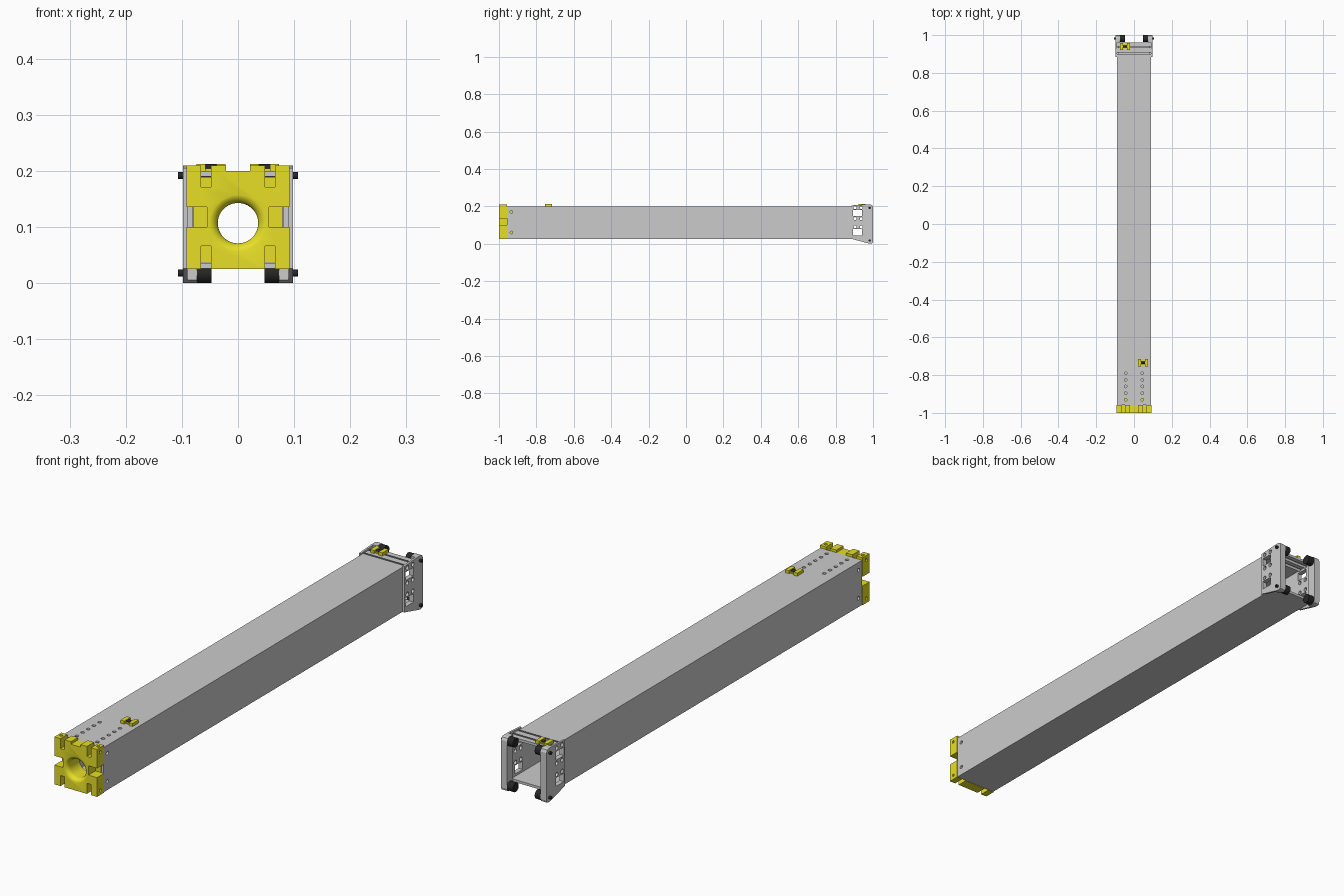
import bpy, bmesh, math
from mathutils import Matrix, Vector

if "Cube" in bpy.data.objects:
    bpy.data.objects.remove(bpy.data.objects["Cube"])


def material(name, rgb):
    m = bpy.data.materials.new(name)
    m.diffuse_color = (*rgb, 1)
    m.use_nodes = True
    m.node_tree.nodes["Principled BSDF"].inputs["Base Color"].default_value = m.diffuse_color
    return m


YELLOW = material("yellow", (0.80, 0.74, 0.02))
BLACK = material("black", (0.02, 0.02, 0.02))


def box(bm, x0, x1, y0, y1, z0, z1):
    m = Matrix.Translation(((x0 + x1) / 2, (y0 + y1) / 2, (z0 + z1) / 2))
    bmesh.ops.create_cube(bm, size=1, matrix=m @ Matrix.Diagonal((x1 - x0, y1 - y0, z1 - z0, 1)))


def cyl(bm, a, b, r, n=24):
    a, b = Vector(a), Vector(b)
    rot = (b - a).to_track_quat('Z', 'Y').to_matrix().to_4x4()
    bmesh.ops.create_cone(bm, cap_ends=True, segments=n, radius1=r, radius2=r,
                          depth=(b - a).length, matrix=Matrix.Translation((a + b) / 2) @ rot)


def prism(bm, pts, x0, x1):
    f = bm.faces.new([bm.verts.new((x0, y, z)) for y, z in pts])
    ext = bmesh.ops.extrude_face_region(bm, geom=[f])
    bmesh.ops.translate(bm, vec=(x1 - x0, 0, 0),
                        verts=[v for v in ext["geom"] if isinstance(v, bmesh.types.BMVert)])


def finish(bm, name, mat=None):
    bmesh.ops.recalc_face_normals(bm, faces=bm.faces)
    me = bpy.data.meshes.new(name)
    bm.to_mesh(me)
    bm.free()
    ob = bpy.data.objects.new(name, me)
    bpy.context.collection.objects.link(ob)
    if mat:
        me.materials.append(mat)
    return ob


def activate(ob):
    bpy.ops.object.select_all(action='DESELECT')
    ob.select_set(True)
    bpy.context.view_layer.objects.active = ob


def cut(ob, bm):
    c = finish(bm, "cutter")
    c.hide_render = True
    mod = ob.modifiers.new("cut", 'BOOLEAN')
    mod.operation, mod.solver, mod.object = 'DIFFERENCE', 'EXACT', c
    activate(ob)
    bpy.ops.object.modifier_apply(modifier=mod.name)
    bpy.data.objects.remove(c)


def smooth(ob):
    activate(ob)
    bpy.ops.object.shade_smooth_by_angle(angle=math.radians(35))


def plate_holes():
    # windows and bolt holes running through both sides at the back end
    bm = bmesh.new()
    for z0, z1 in ((0.045, 0.078), (0.147, 0.18)):
        box(bm, -0.2, 0.2, 0.893, 0.941, z0, z1)
    for y in (0.904, 0.937):
        for z in (0.193, 0.134, 0.09):
            cyl(bm, (-0.2, y, z), (0.2, y, z), 0.008, 16)
    return bm


# Hollow square tube
bm = bmesh.new()
box(bm, -0.09, 0.09, -0.957, 0.962, 0.026, 0.2)
tube = finish(bm, "square_tube")
bm = bmesh.new()
box(bm, -0.08, 0.08, -1.1, 1.1, 0.036, 0.19)
cut(tube, bm)
cut(tube, plate_holes())
bm = bmesh.new()
for x in (-0.044, 0.044):
    for i in range(5):
        y = -0.93 + i * 0.035
        cyl(bm, (x, y, 0.15), (x, y, 0.25), 0.007, 16)
for z in (0.06, 0.17):
    cyl(bm, (-0.2, -0.934, z), (0.2, -0.934, z), 0.007, 16)
cut(tube, bm)
smooth(tube)

# Front cap with slots, corner screw holes and a flared rope hole
bm = bmesh.new()
box(bm, -0.092, 0.092, -1, -0.957, 0.025, 0.21)
cap = finish(bm, "front_cap", YELLOW)
bm = bmesh.new()
box(bm, -0.021, 0.021, -1.1, -0.9, 0.2, 0.25)
for s in (-1, 1):
    a, b = sorted((s * 0.048, s * 0.066))
    box(bm, a, b, -1.1, -0.9, 0.171, 0.25)
    box(bm, a, b, -1.1, -0.9, 0.0, 0.066)
    a, b = sorted((s * 0.055, s * 0.15))
    box(bm, a, b, -1.1, -0.9, 0.1, 0.136)
    cyl(bm, (s * 0.08, -0.976, 0.203), (s * 0.08, -0.976, 0.25), 0.006, 16)
    for z in (0.043, 0.192):
        cyl(bm, (s * 0.086, -0.98, z), (s * 0.12, -0.98, z), 0.006, 16)
cut(cap, bm)


def flare():
    bm = bmesh.new()
    prof = [(0, -1.02), (0.054, -1.02)]
    for i in range(9):
        t = math.pi / 2 * i / 8
        prof.append((0.054 - 0.018 * math.sin(t), -0.982 - 0.0185 * math.cos(t)))
    prof += [(0.036, -0.9), (0, -0.9)]
    vs = [bm.verts.new((r, y, 0.107)) for r, y in prof]
    es = [bm.edges.new(e) for e in zip(vs, vs[1:])]
    bmesh.ops.spin(bm, geom=vs + es, cent=(0, 0, 0.107), axis=(0, 1, 0),
                   angle=math.tau, steps=48)
    bmesh.ops.remove_doubles(bm, verts=bm.verts, dist=1e-5)
    return bm


cut(cap, flare())
smooth(cap)

# Yellow plug of the cap inside the tube
bm = bmesh.new()
box(bm, -0.0795, 0.0795, -0.957, -0.925, 0.0365, 0.1895)
plug = finish(bm, "cap_plug", YELLOW)
cut(plug, flare())
smooth(plug)

# Back side plates: outer flange over the tube, thicker part behind its end
rounded = [(0.985, 0.21), (0.995, 0.207), (1, 0.197), (1, 0.012), (0.997, 0.003), (0.988, 0)]
flange = [(0.885, 0.205), (0.962, 0.21)] + rounded + [(0.975, 0.002), (0.885, 0.026)]
thick = [(0.962, 0.21)] + rounded + [(0.975, 0.002), (0.962, 0.0055)]
for s, side in ((-1, "left"), (1, "right")):
    bm = bmesh.new()
    prism(bm, flange, s * 0.09, s * 0.098)
    plate = finish(bm, side + "_end_plate")
    cut(plate, plate_holes())
    bm = bmesh.new()
    prism(bm, thick, s * 0.073, s * 0.09)
    finish(bm, side + "_end_block")
    # Rollers with bolt heads outside
    for z, lvl in ((0.018, "lower"), (0.192, "upper")):
        bm = bmesh.new()
        cyl(bm, (s * 0.073, 0.982, z), (s * 0.047, 0.982, z), 0.018, 32)
        smooth(finish(bm, f"{lvl}_{side}_roller", BLACK))
        bm = bmesh.new()
        cyl(bm, (s * 0.098, 0.982, z), (s * 0.107, 0.982, z), 0.006, 16)
        smooth(finish(bm, f"{lvl}_{side}_bolt", BLACK))

# Rope cleats on the top: yellow saddle with a dark cam
for x, y, end in ((0.047, -0.735, "front"), (-0.048, 0.94, "back")):
    bm = bmesh.new()
    box(bm, x - 0.012, x + 0.012, y - 0.012, y + 0.012, 0.199, 0.204)
    for s in (-1, 1):
        a, b = sorted((x + s * 0.010, x + s * 0.026))
        box(bm, a, b, y - 0.019, y + 0.019, 0.199, 0.212)
    finish(bm, end + "_cleat", YELLOW)
    bm = bmesh.new()
    cyl(bm, (x - 0.01, y, 0.206), (x + 0.01, y, 0.206), 0.006, 16)
    smooth(finish(bm, end + "_cleat_cam", BLACK))
